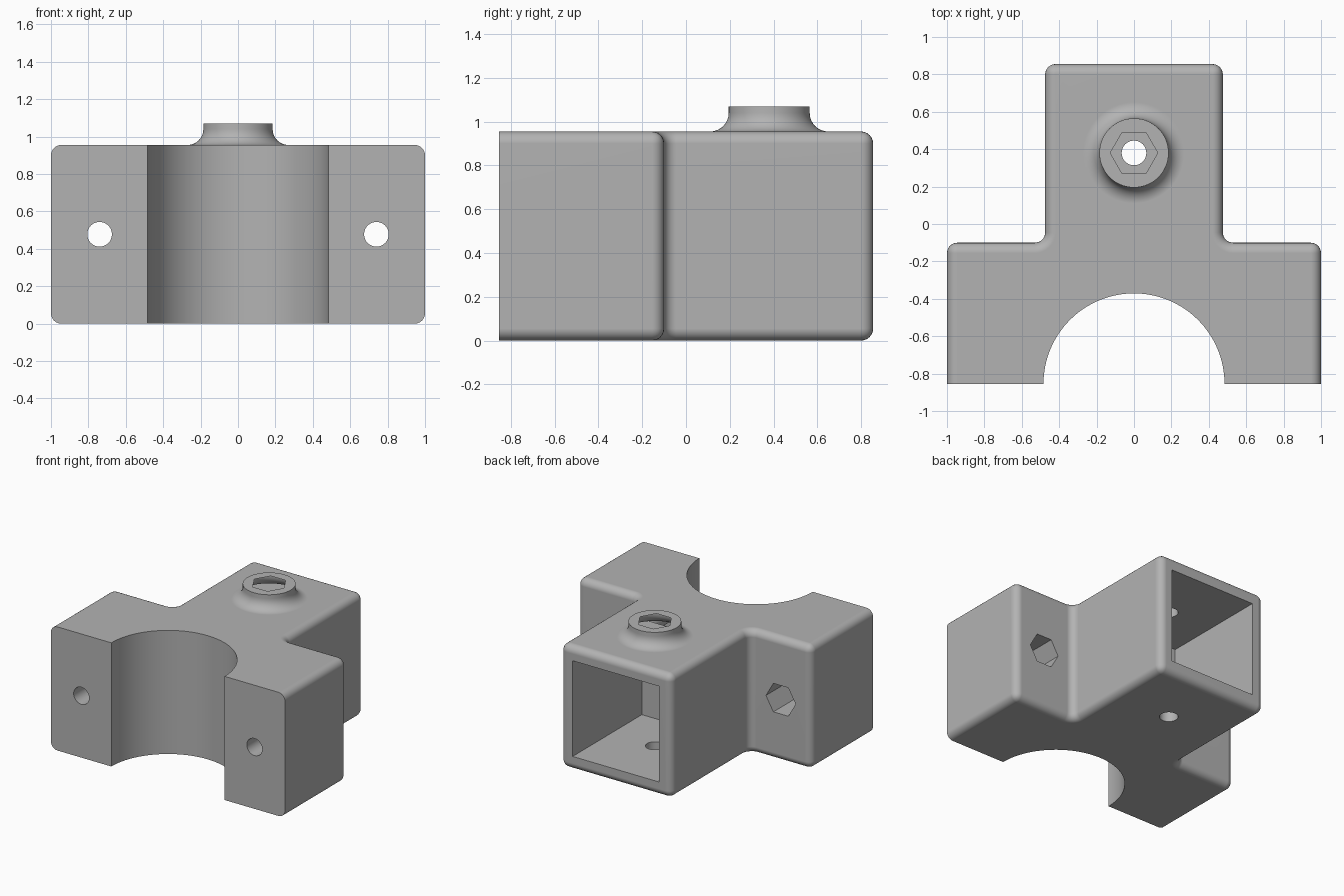
import bpy, bmesh, math
from mathutils import Matrix, Vector

if "Cube" in bpy.data.objects:
    bpy.data.objects.remove(bpy.data.objects["Cube"], do_unlink=True)

H = 0.955            # body height
ARM, FRONT, BACK, STEP = 0.475, -0.855, 0.855, -0.1
R = 0.055            # edge radius
BOSS_Y, EAR_X, MID_Z = 0.38, 0.74, H / 2

grey = bpy.data.materials.new("plain grey")
grey.use_nodes = True
colour = (0.45, 0.45, 0.45, 1)
grey.diffuse_color = colour
grey.node_tree.nodes["Principled BSDF"].inputs["Base Color"].default_value = colour


def make(name, bm):
    bmesh.ops.recalc_face_normals(bm, faces=bm.faces)
    mesh = bpy.data.meshes.new(name)
    bm.to_mesh(mesh)
    bm.free()
    mesh.materials.append(grey)
    ob = bpy.data.objects.new(name, mesh)
    bpy.context.collection.objects.link(ob)
    return ob


def prism(name, sides, radius, start, end):
    """Regular prism between two points, with a corner on the x axis."""
    start, end = Vector(start), Vector(end)
    axis = end - start
    turn = Matrix.Rotation(math.pi / 2, 4, "X") if abs(axis.y) > 0 else Matrix()
    first = Matrix.Rotation(math.pi / 2, 4, "Z")   # cone vertices start on y
    bm = bmesh.new()
    bmesh.ops.create_cone(bm, cap_ends=True, segments=sides, radius1=radius,
                          radius2=radius, depth=axis.length,
                          matrix=Matrix.Translation((start + end) / 2) @ turn @ first)
    return make(name, bm)


def combine(target, tool, operation):
    tool.hide_render = True
    mod = target.modifiers.new(tool.name, "BOOLEAN")
    mod.operation, mod.object, mod.solver = operation, tool, "EXACT"
    bpy.context.view_layer.objects.active = target
    bpy.ops.object.modifier_apply(modifier=mod.name)
    bpy.data.objects.remove(tool, do_unlink=True)


# T-shaped body: filleted inner corners, then rounded outer edges
bm = bmesh.new()
half = [(1, FRONT), (1, STEP), (ARM, STEP), (ARM, BACK)]
outline = half + [(-x, y) for x, y in reversed(half)]
base = bm.faces.new([bm.verts.new((x, y, 0)) for x, y in outline])
top = bmesh.ops.extrude_face_region(bm, geom=[base])["geom"]
bmesh.ops.translate(bm, vec=(0, 0, H), verts=[v for v in top if isinstance(v, bmesh.types.BMVert)])
bmesh.ops.recalc_face_normals(bm, faces=bm.faces)
inner = [e for e in bm.edges
         if all(abs(abs(v.co.x) - ARM) < 1e-4 and abs(v.co.y - STEP) < 1e-4 for v in e.verts)]
bmesh.ops.bevel(bm, geom=inner, offset=R, segments=8, profile=0.5, affect="EDGES")
outer = [e for e in bm.edges
         if e.calc_face_angle(0) > 1 and not all(v.co.y < FRONT + 1e-4 for v in e.verts)]
bmesh.ops.bevel(bm, geom=outer, offset=R, segments=6, profile=0.5, affect="EDGES")
body = make("clamp_body", bm)

# Flared round boss on top, spun from a profile
bm = bmesh.new()
r, f, z_top = 0.185, 0.085, 1.07
profile = [(0, z_top), (r, z_top)]
for i in range(9):
    a = i / 8 * math.pi / 2
    profile.append((r + f - f * math.cos(a), H + f - f * math.sin(a)))
profile += [(r + f, H - 0.05), (0, H - 0.05)]
verts = [bm.verts.new((x, BOSS_Y, z)) for x, z in profile]
edges = [bm.edges.new(pair) for pair in zip(verts, verts[1:])]
bmesh.ops.spin(bm, geom=verts + edges, cent=(0, BOSS_Y, 0), axis=(0, 0, 1),
               angle=2 * math.pi, steps=64)
bmesh.ops.remove_doubles(bm, verts=bm.verts, dist=1e-5)
combine(body, make("boss", bm), "UNION")

# Square socket open at the back
wall, floor_y = 0.108, 0.01
bm = bmesh.new()
bmesh.ops.create_cube(bm, size=1)
bmesh.ops.scale(bm, vec=(0.74, 1 - floor_y, H - 2 * wall), verts=bm.verts)
bmesh.ops.translate(bm, vec=(0, (1 + floor_y) / 2, MID_Z), verts=bm.verts)
combine(body, make("socket_cutter", bm), "DIFFERENCE")

# Half-round saddle through the front
combine(body, prism("saddle_cutter", 128, 0.484, (0, FRONT, -0.2), (0, FRONT, 1.2)), "DIFFERENCE")

# Bolt holes with hexagonal nut pockets
holes = [((0, BOSS_Y, -0.2), (0, BOSS_Y, 1.3), (0, BOSS_Y, z_top - 0.15))]
for side in (-1, 1):
    x = side * EAR_X
    holes.append(((x, -1, MID_Z), (x, 0.1, MID_Z), (x, STEP - 0.4, MID_Z)))
for start, end, pocket in holes:
    combine(body, prism("bolt_hole_cutter", 32, 0.066, start, end), "DIFFERENCE")
    combine(body, prism("nut_pocket_cutter", 6, 0.127, pocket, end), "DIFFERENCE")

# Smooth the rounded edges and keep the flats flat
bpy.ops.object.select_all(action="DESELECT")
body.select_set(True)
bpy.context.view_layer.objects.active = body
bpy.ops.object.shade_smooth_by_angle(angle=math.radians(30))
normals = body.modifiers.new("even_shading", "WEIGHTED_NORMAL")
normals.keep_sharp = True
